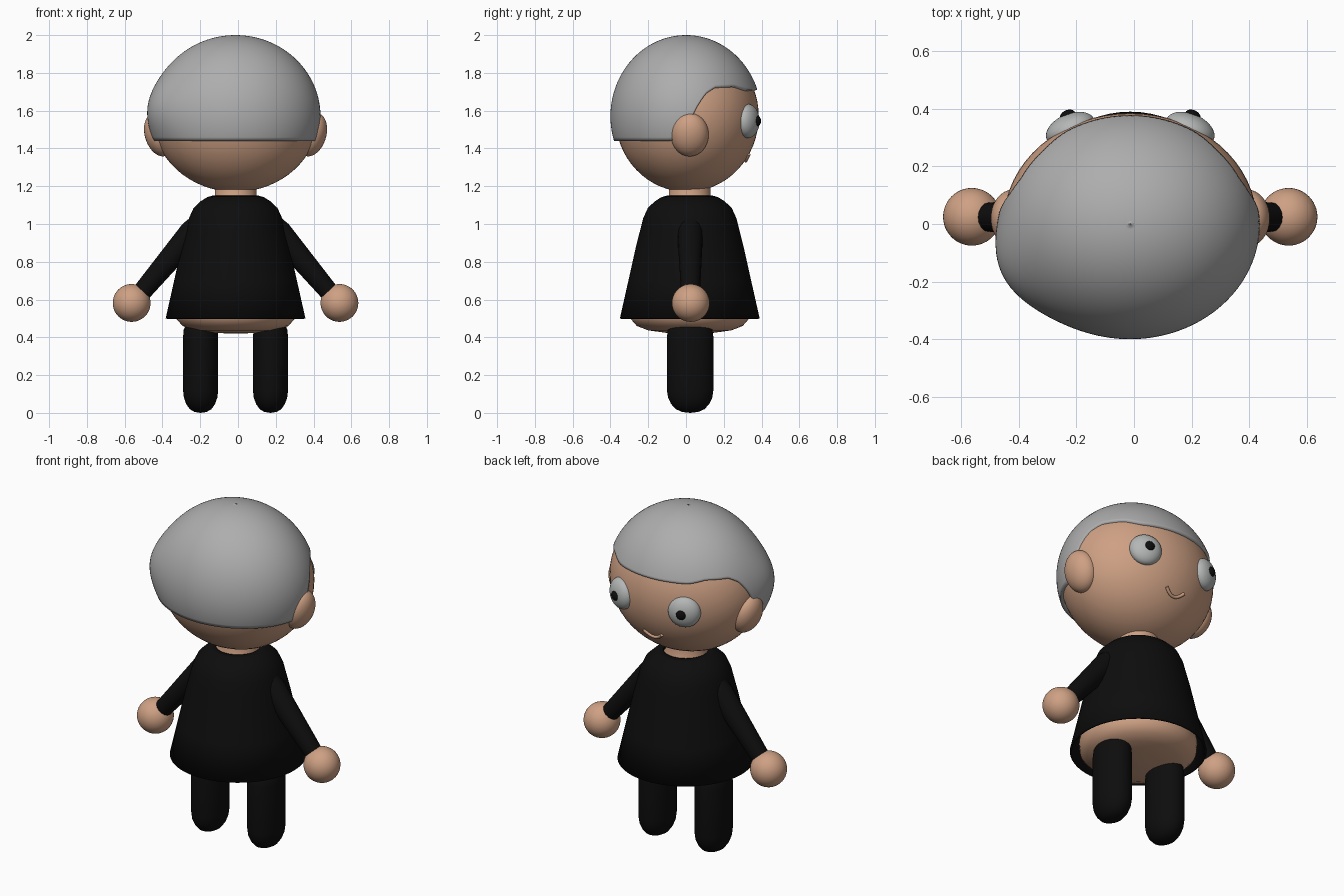
import bpy, math
from mathutils import Vector, Euler

if "Cube" in bpy.data.objects:
    bpy.data.objects.remove(bpy.data.objects["Cube"])

CX = -0.013   # symmetry plane of the figure


def material(name, rgb):
    m = bpy.data.materials.new(name)
    m.diffuse_color = (*rgb, 1)
    m.use_nodes = True
    m.node_tree.nodes["Principled BSDF"].inputs["Base Color"].default_value = m.diffuse_color
    return m


SKIN = material("skin tan", (0.62, 0.355, 0.23))
GREY = material("hair grey", (0.42, 0.42, 0.42))
WHITE = material("eye grey", (0.46, 0.47, 0.47))
BLACK = material("cloth black", (0.004, 0.004, 0.004))


def make(name, verts, faces, mat):
    me = bpy.data.meshes.new(name)
    me.from_pydata(verts, [], faces)
    me.materials.append(mat)
    for p in me.polygons:
        p.use_smooth = True
    ob = bpy.data.objects.new(name, me)
    bpy.context.collection.objects.link(ob)
    return ob


def lathe(name, profile, center, mat, sx=1, sy=1, n=64):
    """Revolve (radius, z) points, listed bottom to top, around a vertical axis."""
    verts = [(center[0] + sx * r * math.cos(2 * math.pi * i / n),
              center[1] + sy * r * math.sin(2 * math.pi * i / n), z)
             for r, z in profile for i in range(n)]
    faces = [(j * n + i, j * n + (i + 1) % n, (j + 1) * n + (i + 1) % n, (j + 1) * n + i)
             for j in range(len(profile) - 1) for i in range(n)]
    return make(name, verts, faces, mat)


def ball(name, center, radii, mat, rot=(0, 0, 0), seg=48):
    bpy.ops.mesh.primitive_uv_sphere_add(segments=seg, ring_count=seg // 2, radius=1,
                                         location=center, rotation=rot)
    ob = bpy.context.object
    ob.name = name
    ob.scale = radii
    ob.data.materials.append(mat)
    bpy.ops.object.shade_smooth()
    return ob


def tube(name, points, radii, mat, smooth=False):
    """Round tube through the points, with a radius for each point."""
    cu = bpy.data.curves.new(name, 'CURVE')
    cu.dimensions = '3D'
    cu.bevel_depth = 1
    cu.bevel_resolution = 6
    cu.use_fill_caps = True
    sp = cu.splines.new('POLY')
    sp.points.add(len(points) - 1)
    for p, co, r in zip(sp.points, points, radii):
        p.co = (*co, 1)
        p.radius = r
    cu.materials.append(mat)
    ob = bpy.data.objects.new(name, cu)
    bpy.context.collection.objects.link(ob)
    return ob


# Head and body
HC, HR = Vector((CX, 0.005, 1.57)), Vector((0.44, 0.38, 0.4))
ball("head", HC, HR, SKIN, seg=64)
lathe("body", [(0, 0.42), (0.12, 0.423), (0.22, 0.437), (0.28, 0.46), (0.315, 0.5),
               (0.32, 0.55), (0.24, 0.95), (0.2, 1.06), (0.12, 1.13), (0.11, 1.15),
               (0.11, 1.22)], (CX, 0.02), SKIN)

# Shirt, open at the hem
shirt = lathe("shirt", [(0.37, 0.5), (0.325, 0.7), (0.285, 0.88), (0.262, 0.97),
                        (0.247, 1.03), (0.222, 1.085), (0.185, 1.12), (0.15, 1.142),
                        (0.122, 1.15)], (CX, 0.02), BLACK)
mod = shirt.modifiers.new("thickness", 'SOLIDIFY')
mod.thickness = 0.012
mod.offset = -1

# Paired parts
for side, s in (("left", -1), ("right", 1)):
    lathe(side + "_leg", [(0, 0), (0.35, 0.005), (0.62, 0.02), (0.82, 0.047), (0.95, 0.08),
                          (1, 0.12), (1, 0.4), (0.96, 0.44), (0.85, 0.465), (0.6, 0.478),
                          (0, 0.485)],
          (CX + s * 0.185, 0.022), BLACK, 0.093, 0.123, 48)
    tube(side + "_sleeve",
         [(CX + s * 0.17, 0.022, 1.02), (CX + s * 0.23, 0.022, 0.955),
          (CX + s * 0.5, 0.024, 0.635)], [0.055, 0.068, 0.05], BLACK)
    ball(side + "_hand", (CX + s * 0.55, 0.025, 0.582), (0.1, 0.1, 0.1), SKIN)
    ball(side + "_ear", (CX + s * 0.405, 0.02, 1.473), (0.075, 0.1, 0.118), SKIN,
         (0, s * 0.3, 0))
    ball(side + "_eye", (CX + s * 0.207, 0.328, 1.545), (0.09, 0.055, 0.09), WHITE,
         (0, 0, -s * 0.4))
    ball(side + "_pupil", (CX + s * 0.217, 0.376, 1.545), (0.028, 0.02, 0.028), BLACK,
         (0, 0, -s * 0.4), 24)

# Smiling mouth, laid on the head surface
mouth = []
for i in range(13):
    u = i / 6 - 1
    x, z = 0.06 * u, 1.335 + 0.033 * u * u
    y = HR.y * math.sqrt(1 - (x / HR.x) ** 2 - ((z - HC.z) / HR.z) ** 2)
    mouth.append((CX + x, HC.y + y + 0.004, z))
tube("mouth", mouth, [0.009] * 13, SKIN)

# Hair: cap over the head whose lower edge follows the hairline
LINE = [(-2, 1.44), (-0.2, 1.44), (-0.02, 1.49), (0.07, 1.56), (0.16, 1.63),
        (0.27, 1.69), (0.42, 1.725), (0.7, 1.73), (0.85, 1.71), (2, 1.72)]
RX, RY, RZ = 0.45, 0.4, 0.43


def hairline(s):
    for (a, za), (b, zb) in zip(LINE, LINE[1:]):
        if s <= b:
            return za + (zb - za) * (s - a) / (b - a)


N, M = 128, 40
verts, faces = [], []
bump = Vector((-0.9, -0.42, 0.12)).normalized()
for j in range(M + 1):
    for i in range(N):
        a = 2 * math.pi * i / N
        low = math.acos((hairline(math.sin(a)) - HC.z) / RZ)
        t = low * (1 - j / M)
        d = Vector((math.sin(t) * math.cos(a), math.sin(t) * math.sin(a), math.cos(t)))
        k = 1 + 0.085 * math.exp(-(d - bump).length_squared / 0.18)   # fuller on one side
        verts.append((CX + RX * d.x * k, RY * d.y * k, HC.z + RZ * d.z))
for j in range(M):
    for i in range(N):
        b, c = j * N + i, j * N + (i + 1) % N
        faces.append((b, c, c + N, b + N))
hair = make("hair", verts, faces, GREY)
mod = hair.modifiers.new("thickness", 'SOLIDIFY')
mod.thickness = 0.03
mod.offset = -1
